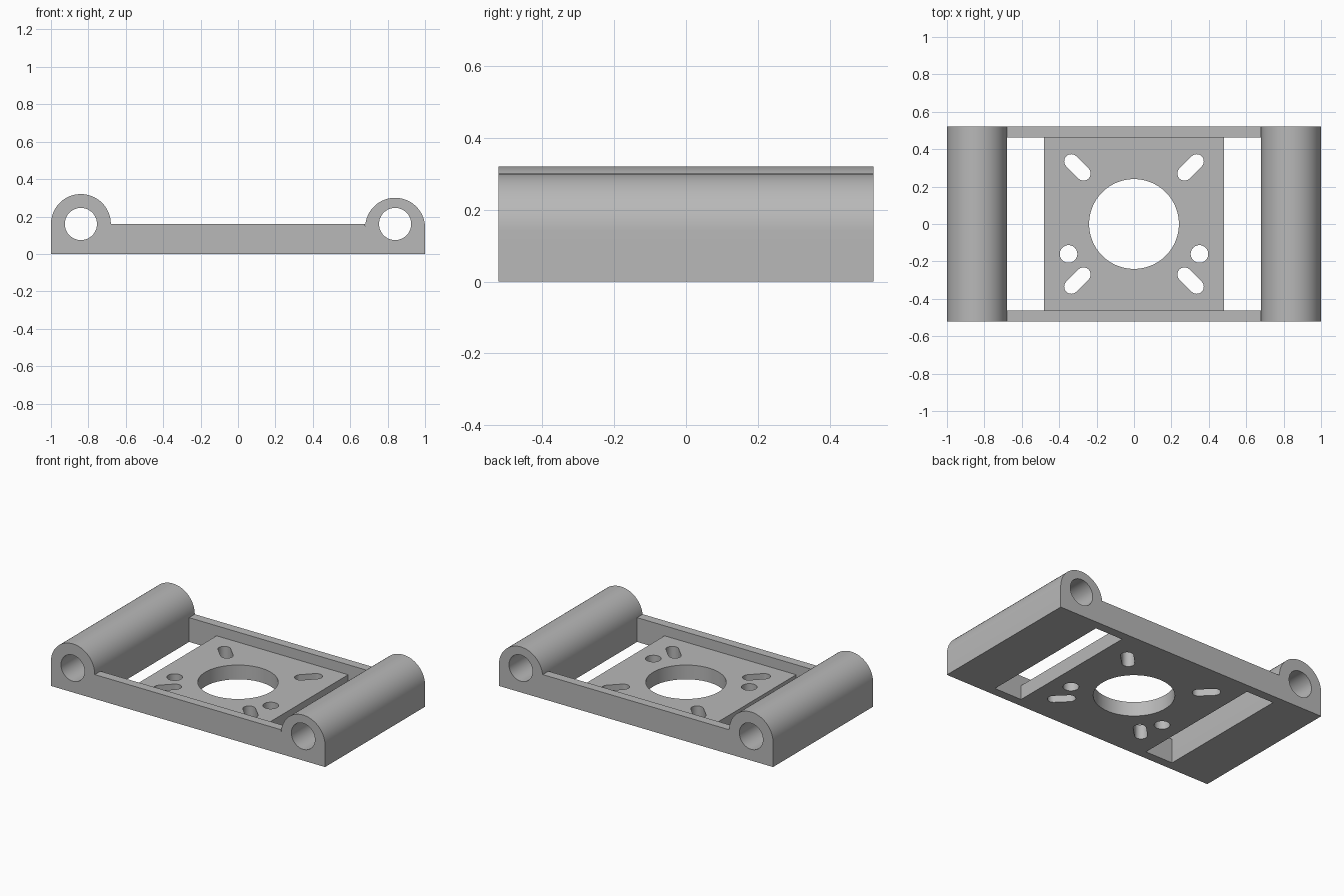
import bpy, bmesh
from math import sin, cos, pi, atan2, radians
from mathutils import Matrix, Vector

cube = bpy.data.objects.get("Cube")
if cube:
    bpy.data.objects.remove(cube, do_unlink=True)

GREY = (0.48, 0.48, 0.48, 1)
mat = bpy.data.materials.new("plain grey")
mat.use_nodes = True
mat.diffuse_color = GREY
mat.node_tree.nodes["Principled BSDF"].inputs["Base Color"].default_value = GREY

HALF_DEPTH = 0.521
RAIL_INNER = 0.462
BARREL_X, BARREL_R = 0.84, 0.16
INNER_X = BARREL_X - BARREL_R
RAIL_H, PLATE_H = 0.16, 0.094


def arc(cx, cy, r, start, end, n):
    """Points along an arc, both ends included."""
    return [(cx + r * cos(start + (end - start) * i / n),
             cy + r * sin(start + (end - start) * i / n)) for i in range(n + 1)]


def circle(cx, cy, r, n=64):
    return arc(cx, cy, r, 0, 2 * pi, n)[:-1]


def rectangle(x0, y0, x1, y1):
    return [(x0, y0), (x1, y0), (x1, y1), (x0, y1)]


def slot(a, b, r):
    """Rounded slot outline from centre a to centre b."""
    d = atan2(b[1] - a[1], b[0] - a[0])
    return (arc(*b, r, d - pi / 2, d + pi / 2, 16)
            + arc(*a, r, d + pi / 2, d + 3 * pi / 2, 16))


def extrude_profile(name, loops, height, matrix=None):
    """Fill an outline with holes and extrude it along local z."""
    bm = bmesh.new()
    edges = []
    for loop in loops:
        verts = [bm.verts.new((x, y, 0)) for x, y in loop]
        edges += [bm.edges.new((v, verts[i - 1])) for i, v in enumerate(verts)]
    bmesh.ops.triangle_fill(bm, edges=edges, use_beauty=True,
                            use_dissolve=False, normal=(0, 0, 1))
    new = bmesh.ops.extrude_face_region(bm, geom=bm.faces[:])["geom"]
    moved = [g for g in new if isinstance(g, bmesh.types.BMVert)]
    bmesh.ops.translate(bm, verts=moved, vec=Vector((0, 0, height)))
    if matrix:
        bm.transform(matrix)
    bmesh.ops.recalc_face_normals(bm, faces=bm.faces[:])
    mesh = bpy.data.meshes.new(name)
    bm.to_mesh(mesh)
    bm.free()
    mesh.materials.append(mat)
    obj = bpy.data.objects.new(name, mesh)
    bpy.context.collection.objects.link(obj)
    bpy.ops.object.select_all(action='DESELECT')
    obj.select_set(True)
    bpy.context.view_layer.objects.active = obj
    bpy.ops.object.shade_smooth_by_angle(angle=radians(30))
    return obj


# Side barrels: arched blocks bored from front to back
upright = Matrix.Translation((0, HALF_DEPTH, 0)) @ Matrix.Rotation(pi / 2, 4, 'X')
for name, cx, arch_z in (("right_barrel", -BARREL_X, 0.16), ("left_barrel", BARREL_X, 0.14)):
    outline = arc(cx, arch_z, BARREL_R, 0, pi, 48)
    outline += [(cx - BARREL_R, 0), (cx + BARREL_R, 0)]
    extrude_profile(name, [outline, circle(cx, 0.16, 0.086)], 2 * HALF_DEPTH, upright)

# Rails joining the barrels at the front and back
for name, y0, y1 in (("front_rail", -HALF_DEPTH, -RAIL_INNER),
                     ("back_rail", RAIL_INNER, HALF_DEPTH)):
    extrude_profile(name, [rectangle(-INNER_X, y0, INNER_X, y1)], RAIL_H)

# Mounting plate: central opening, diagonal slots and two round holes
loops = [rectangle(-0.48, -RAIL_INNER, 0.48, RAIL_INNER), circle(0, 0, 0.24, 96)]
for sx in (-1, 1):
    loops.append(circle(sx * 0.35, -0.16, 0.047, 40))
    for sy in (-1, 1):
        loops.append(slot((sx * 0.27, sy * 0.27), (sx * 0.335, sy * 0.335), 0.038))
extrude_profile("mounting_plate", loops, PLATE_H)
